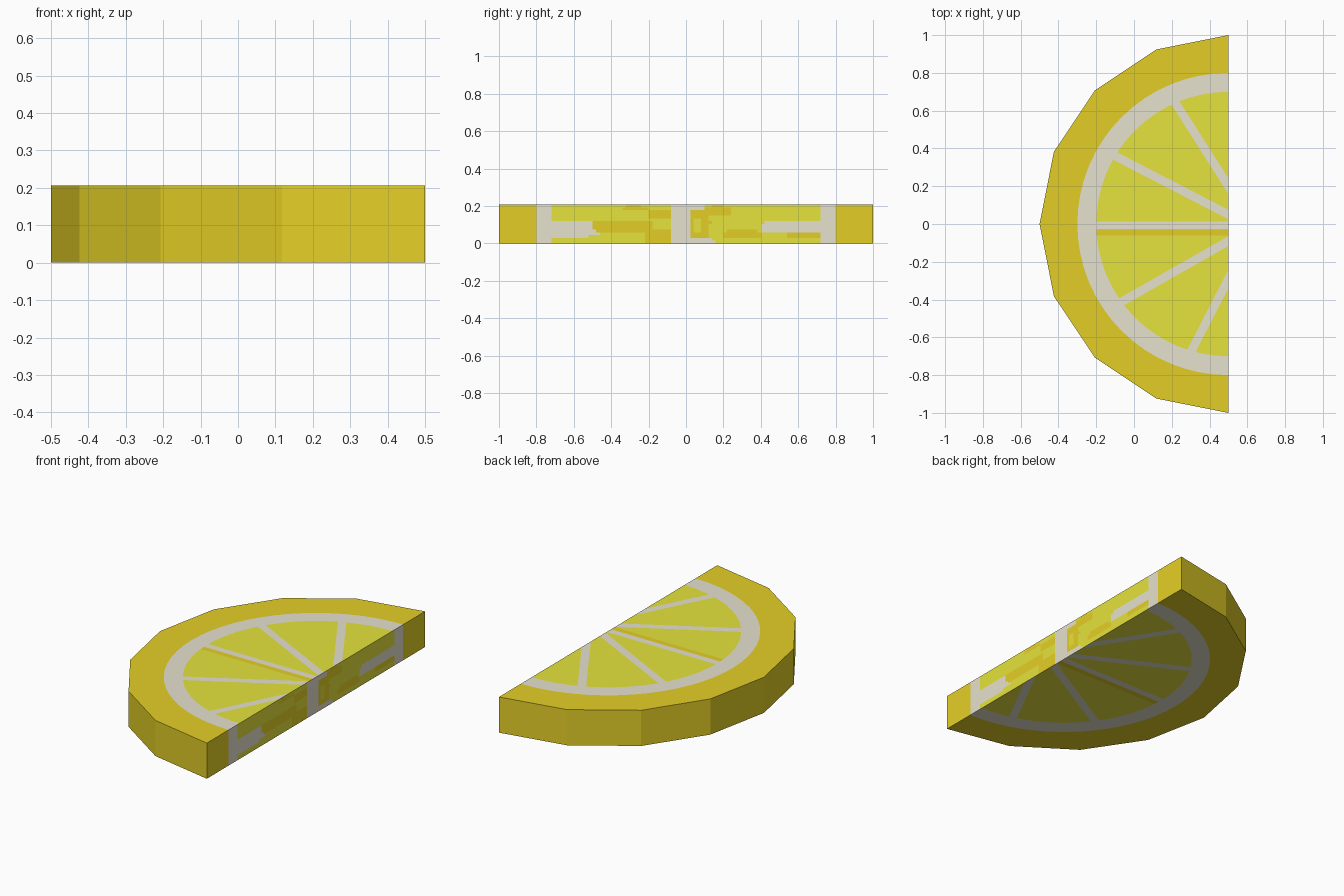
import bpy, bmesh, math
from mathutils import Vector

if "Cube" in bpy.data.objects:
    bpy.data.objects.remove(bpy.data.objects["Cube"])

HEIGHT = 0.207
CENTRE = Vector((0.5, 0, 0))
R_PITH, R_PULP = 0.80, 0.70
RIND, PITH, PULP = 0, 1, 2


def material(name, srgb):
    m = bpy.data.materials.new(name)
    lin = [((c / 255 + 0.055) / 1.055) ** 2.4 for c in srgb]
    m.diffuse_color = (*lin, 1)
    m.use_nodes = True
    m.node_tree.nodes["Principled BSDF"].inputs["Base Color"].default_value = m.diffuse_color
    return m


def cut(bm, faces, co, no):
    """Slice only the given faces with a plane."""
    geom = set(faces)
    for f in faces:
        geom.update(f.edges)
        geom.update(f.verts)
    bmesh.ops.bisect_plane(bm, geom=list(geom), dist=1e-5, plane_co=co, plane_no=no)


bm = bmesh.new()

# Rings of the half slice: 8-sided rind edge, rounder pith and pulp edges
N = 32
STEP = math.pi / 8


def ring(radius, faceted=False):
    verts = []
    for i in range(N + 1):
        t = math.pi * i / N
        r = radius
        if faceted:
            r *= math.cos(STEP / 2) / math.cos(t % STEP - STEP / 2)
        verts.append(bm.verts.new(CENTRE + Vector((-r * math.sin(t), r * math.cos(t), 0))))
    return verts


outer, pith, pulp = ring(1, True), ring(R_PITH), ring(R_PULP)
for a, b, mat in ((outer, pith, RIND), (pith, pulp, PITH)):
    for i in range(N):
        f = bm.faces.new((a[i], a[i + 1], b[i + 1], b[i]))
        f.material_index = mat
inner = bm.faces.new(pulp)
inner.material_index = PULP

# Membranes between segments: start, end, width, colour
membranes = [
    ((0.22, 0.64), (0.50, 0.20), 0.045, PITH),
    ((-0.10, 0.36), (0.50, 0.05), 0.045, PITH),
    ((-0.20, -0.007), (0.50, -0.007), 0.04, PITH),
    ((-0.20, -0.044), (0.50, -0.044), 0.032, RIND),
    ((-0.08, -0.42), (0.50, -0.09), 0.045, PITH),
    ((0.31, -0.66), (0.50, -0.29), 0.045, PITH),
]
for a, b, width, mat in membranes:
    a, b = Vector((*a, 0)), Vector((*b, 0))
    d = (b - a).normalized()
    n = Vector((-d.y, d.x, 0))
    for s in (-1, 1):
        faces = [f for f in bm.faces
                 if (f.calc_center_median() - CENTRE).length < R_PULP - 0.02
                 and f.material_index == PULP]
        cut(bm, faces, a + n * s * width / 2, n)
    for f in bm.faces:
        if f.material_index == PULP and abs((f.calc_center_median() - a).dot(n)) < width / 2:
            f.material_index = mat

# Thicken the slice
res = bmesh.ops.extrude_face_region(bm, geom=bm.faces[:], use_keep_orig=True)
bmesh.ops.translate(bm, vec=(0, 0, HEIGHT),
                    verts=[v for v in res["geom"] if isinstance(v, bmesh.types.BMVert)])
bmesh.ops.recalc_face_normals(bm, faces=bm.faces[:])
bm.normal_update()


def cut_faces():
    return [f for f in bm.faces if abs(f.normal.z) < 0.1
            and f.calc_center_median().x > 0.4999]


for f in bm.faces:
    if abs(f.normal.z) < 0.1:
        f.material_index = RIND

# Fine cells on the straight cut face
for i in range(-36, 37):
    cut(bm, cut_faces(), (0, i * 0.02, 0), (0, 1, 0))
for i in range(1, 14):
    cut(bm, cut_faces(), (0, 0, HEIGHT * i / 14), (0, 0, 1))

# Rounded flesh patches on the cut face: y range, z range, colour
patches = [
    (-0.80, -0.45, 0.035, 0.12, PITH), (-0.50, -0.18, 0.06, 0.125, RIND),
    (-0.22, -0.05, 0.0, 0.07, RIND), (-0.35, -0.20, 0.175, 0.20, RIND),
    (-0.20, -0.06, 0.13, 0.18, RIND), (0.01, 0.13, 0.03, 0.19, RIND),
    (0.04, 0.09, 0.06, 0.13, PULP), (0.10, 0.24, 0.15, 0.20, RIND),
    (0.20, 0.40, 0.03, 0.07, RIND), (0.40, 0.75, 0.055, 0.12, PITH),
    (0.53, 0.73, 0.025, 0.06, RIND), (-0.08, 0.03, -0.1, 0.3, PITH),
    (0.0, 0.15, -0.02, 0.03, PITH), (0.0, 0.10, 0.175, 0.25, PITH),
]
for f in cut_faces():
    c = f.calc_center_median()
    mat = RIND if abs(c.y) > R_PITH else PITH if abs(c.y) > 0.72 else PULP
    if mat == PULP:
        for y0, y1, z0, z1, m in patches:
            u = (2 * c.y - y0 - y1) / (y1 - y0)
            v = (2 * c.z - z0 - z1) / (z1 - z0)
            if u ** 4 + v ** 4 < 1:
                mat = m
    f.material_index = mat

mesh = bpy.data.meshes.new("citrus_slice")
bm.to_mesh(mesh)
bm.free()
for name, rgb in (("rind yellow", (228, 207, 38)), ("pith cream", (230, 226, 206)),
                  ("pulp lime yellow", (230, 227, 60))):
    mesh.materials.append(material(name, rgb))
obj = bpy.data.objects.new("citrus_slice", mesh)
bpy.context.collection.objects.link(obj)
